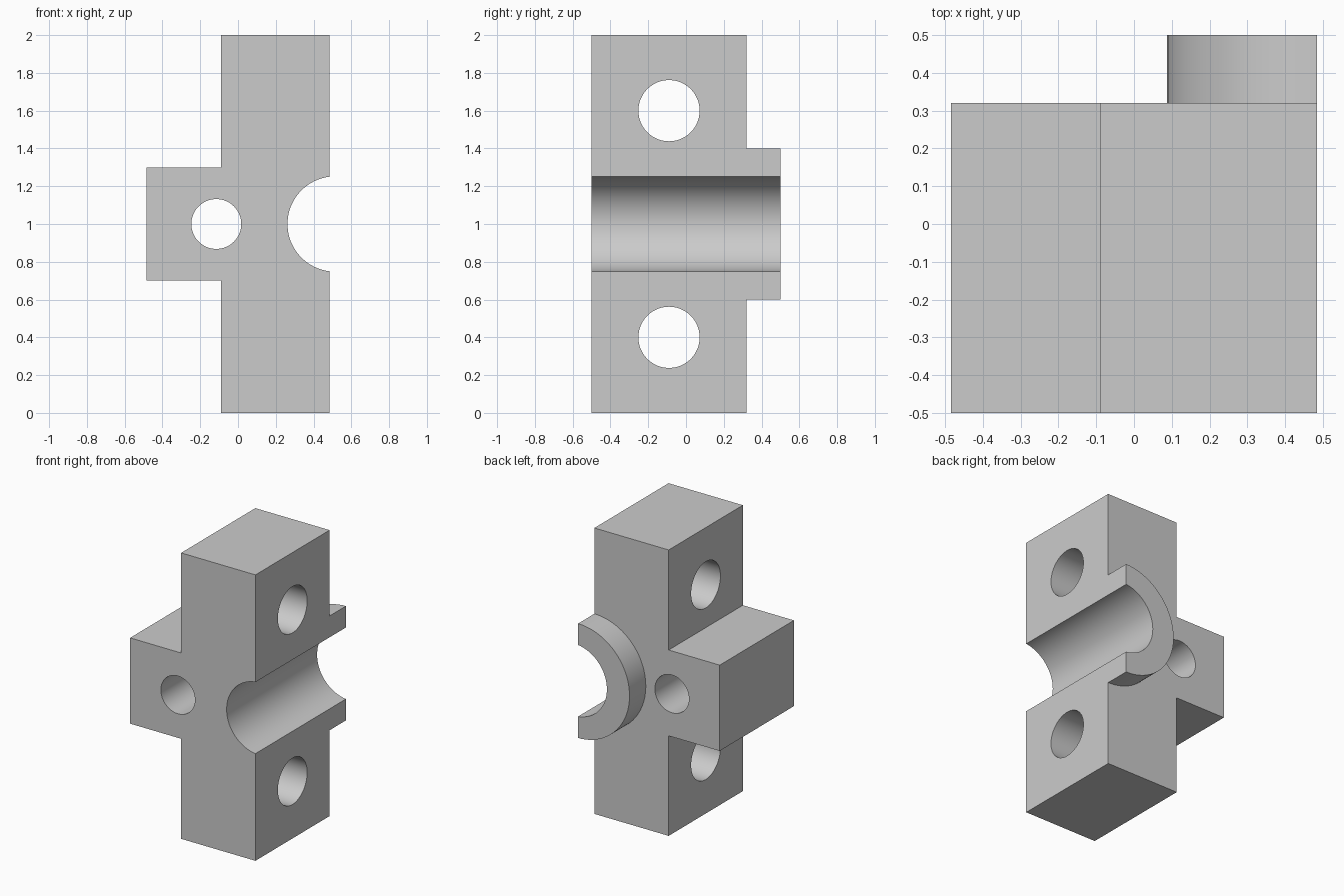
import bpy
import bmesh
import math
from mathutils import Matrix, Vector

default = bpy.data.objects.get("Cube")
if default:
    bpy.data.objects.remove(default, do_unlink=True)

FRONT, SHOULDER, BACK = -0.5, 0.32, 0.5   # depth of the body and the raised collar
SPLIT = 0.485                             # flat mating face
OVER = 0.2                                # excess length for clean cuts

# Single grey material
grey = bpy.data.materials.new("plain grey")
grey.use_nodes = True
color = (0.6, 0.6, 0.6, 1)
grey.diffuse_color = color
grey.node_tree.nodes["Principled BSDF"].inputs["Base Color"].default_value = color


def make_object(name, bm):
    bmesh.ops.recalc_face_normals(bm, faces=bm.faces)
    mesh = bpy.data.meshes.new(name)
    bm.to_mesh(mesh)
    bm.free()
    mesh.materials.append(grey)
    obj = bpy.data.objects.new(name, mesh)
    bpy.context.collection.objects.link(obj)
    return obj


def cylinder(name, axis, start, end, radius, segments=96):
    """Solid round bar from start, running along x or y up to end."""
    bm = bmesh.new()
    length = end - start[0 if axis == 'X' else 1]
    direction = Vector((1, 0, 0)) if axis == 'X' else Vector((0, 1, 0))
    turn = Vector((0, 0, 1)).rotation_difference(direction).to_matrix().to_4x4()
    middle = Vector(start) + direction * length / 2
    bmesh.ops.create_cone(bm, cap_ends=True, segments=segments, radius1=radius,
                          radius2=radius, depth=length,
                          matrix=Matrix.Translation(middle) @ turn)
    return make_object(name, bm)


def box(name, low, high):
    bm = bmesh.new()
    low, high = Vector(low), Vector(high)
    bmesh.ops.create_cube(bm, size=1, matrix=Matrix.Translation((low + high) / 2)
                          @ Matrix.Diagonal((*(high - low), 1)))
    return make_object(name, bm)


def combine(target, tool, operation):
    mod = target.modifiers.new(tool.name, 'BOOLEAN')
    mod.operation = operation
    mod.solver = 'EXACT'
    mod.object = tool
    tool.hide_render = True
    bpy.context.view_layer.objects.active = target
    bpy.ops.object.modifier_apply(modifier=mod.name)
    bpy.data.objects.remove(tool, do_unlink=True)


# Upright body with its side arm, extruded from one profile
right, left, arm = -0.09, SPLIT + OVER, -0.485
profile = [(right, 0), (left, 0), (left, 2), (right, 2),
           (right, 1.3), (arm, 1.3), (arm, 0.7), (right, 0.7)]
bm = bmesh.new()
face = bm.faces.new([bm.verts.new((x, FRONT, z)) for x, z in profile])
extruded = bmesh.ops.extrude_face_region(bm, geom=[face])
bmesh.ops.translate(bm, vec=(0, SHOULDER - FRONT, 0),
                    verts=[v for v in extruded["geom"] if isinstance(v, bmesh.types.BMVert)])
body = make_object("bearing_block_half", bm)

# Raised collar at the back
combine(body, cylinder("collar", 'Y', (0.487, 0, 1), BACK, 0.4), 'UNION')

# Shaft bore
combine(body, cylinder("shaft_bore", 'Y', (0.514, FRONT - OVER, 1), BACK + OVER, 0.252),
        'DIFFERENCE')

# Flat mating face
combine(body, box("split_cut", (SPLIT, -1, -1), (2, 1, 3)), 'DIFFERENCE')

# Clamping bolt holes above and below the bore
for z in (0.4, 1.6):
    combine(body, cylinder("bolt_hole", 'X', (right - OVER, -0.09, z), left, 0.162),
            'DIFFERENCE')

# Mounting hole through the arm
combine(body, cylinder("arm_hole", 'Y', (-0.115, FRONT - OVER, 1), SHOULDER + OVER, 0.132),
        'DIFFERENCE')

# Smooth round walls, sharp edges elsewhere
bpy.ops.object.select_all(action='DESELECT')
body.select_set(True)
bpy.context.view_layer.objects.active = body
bpy.ops.object.shade_smooth_by_angle(angle=math.radians(30))
